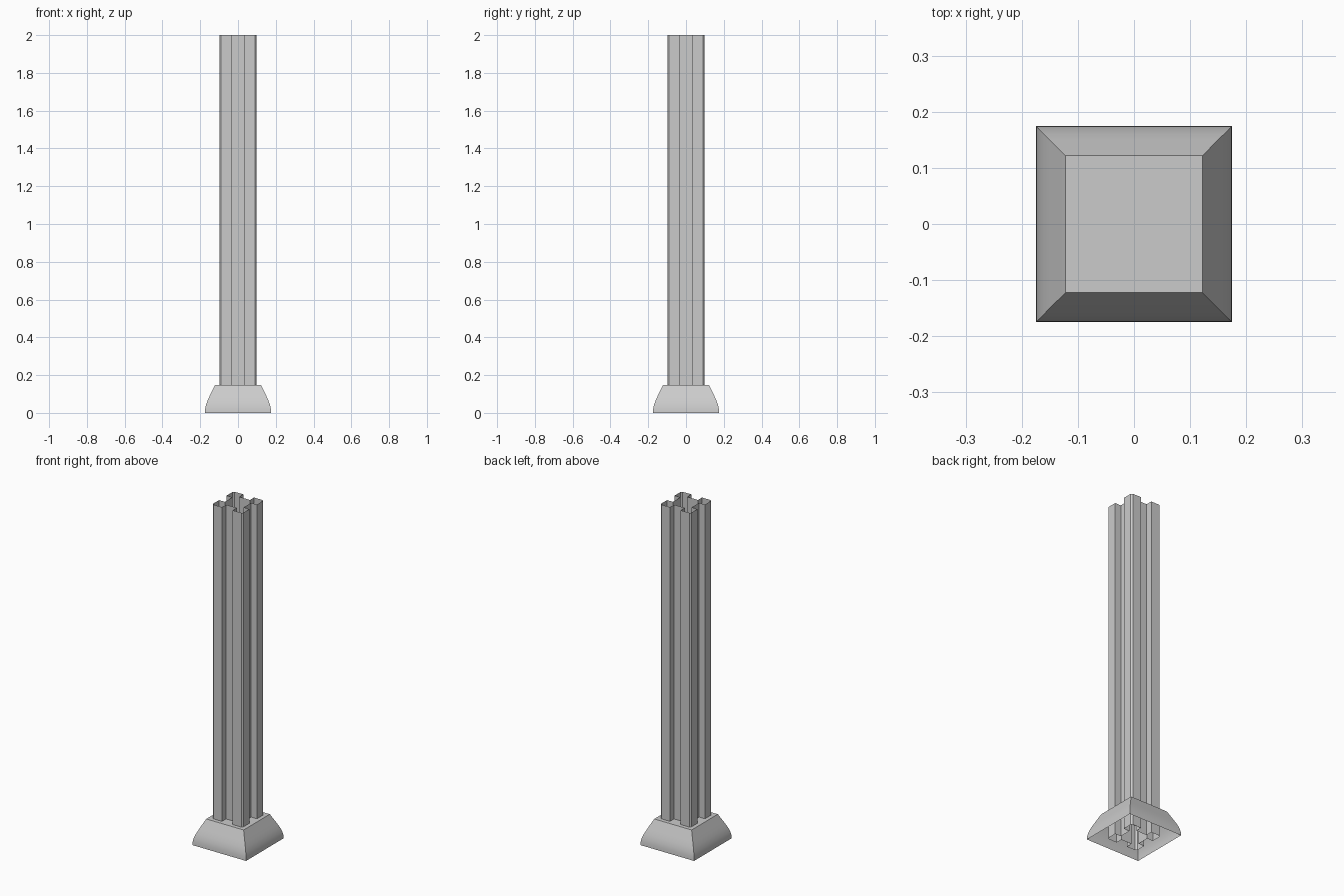
import bpy, bmesh

if "Cube" in bpy.data.objects:
    bpy.data.objects.remove(bpy.data.objects["Cube"])


def quarter_turns(points):
    """Repeat a quarter of an outline around all four sides."""
    ring = []
    for _ in range(4):
        ring += points
        points = [(-y, x) for x, y in points]
    return ring


def loft(name, outlines, cap_top=False):
    """Bridge a stack of (outline, z) rings into an open shell."""
    bm = bmesh.new()
    rings = [[bm.verts.new((x, y, z)) for x, y in pts] for pts, z in outlines]
    n = len(rings[0])
    for low, high in zip(rings, rings[1:]):
        for i in range(n):
            j = (i + 1) % n
            bm.faces.new((low[i], low[j], high[j], high[i]))
    if cap_top:
        bm.faces.new(rings[-1])
    mesh = bpy.data.meshes.new(name)
    bm.to_mesh(mesh)
    bm.free()
    obj = bpy.data.objects.new(name, mesh)
    bpy.context.collection.objects.link(obj)
    return obj


# Shaft: open thin-walled tube with a square groove down each side
half, groove, floor, chamfer = 0.099, 0.035, 0.061, 0.008
corner = [(groove, -floor), (groove, -half), (half - chamfer, -half),
          (half, -half + chamfer), (half, -groove), (floor, -groove)]
section = quarter_turns(corner)
loft("column_shaft", [(section, 0.0), (section, 2.0)])

# Base: flared square foot, capped on top and hollow underneath
profile = [(0.175, 0.0), (0.174, 0.02), (0.1695, 0.042),
           (0.161, 0.066), (0.150, 0.090), (0.122, 0.148)]
base = loft("column_base",
            [(quarter_turns([(r, -r)]), z) for r, z in profile],
            cap_top=True)

# Smooth the curved flare, keep the corners crisp
bpy.ops.object.select_all(action='DESELECT')
base.select_set(True)
bpy.context.view_layer.objects.active = base
bpy.ops.object.shade_smooth_by_angle(angle=0.52)
